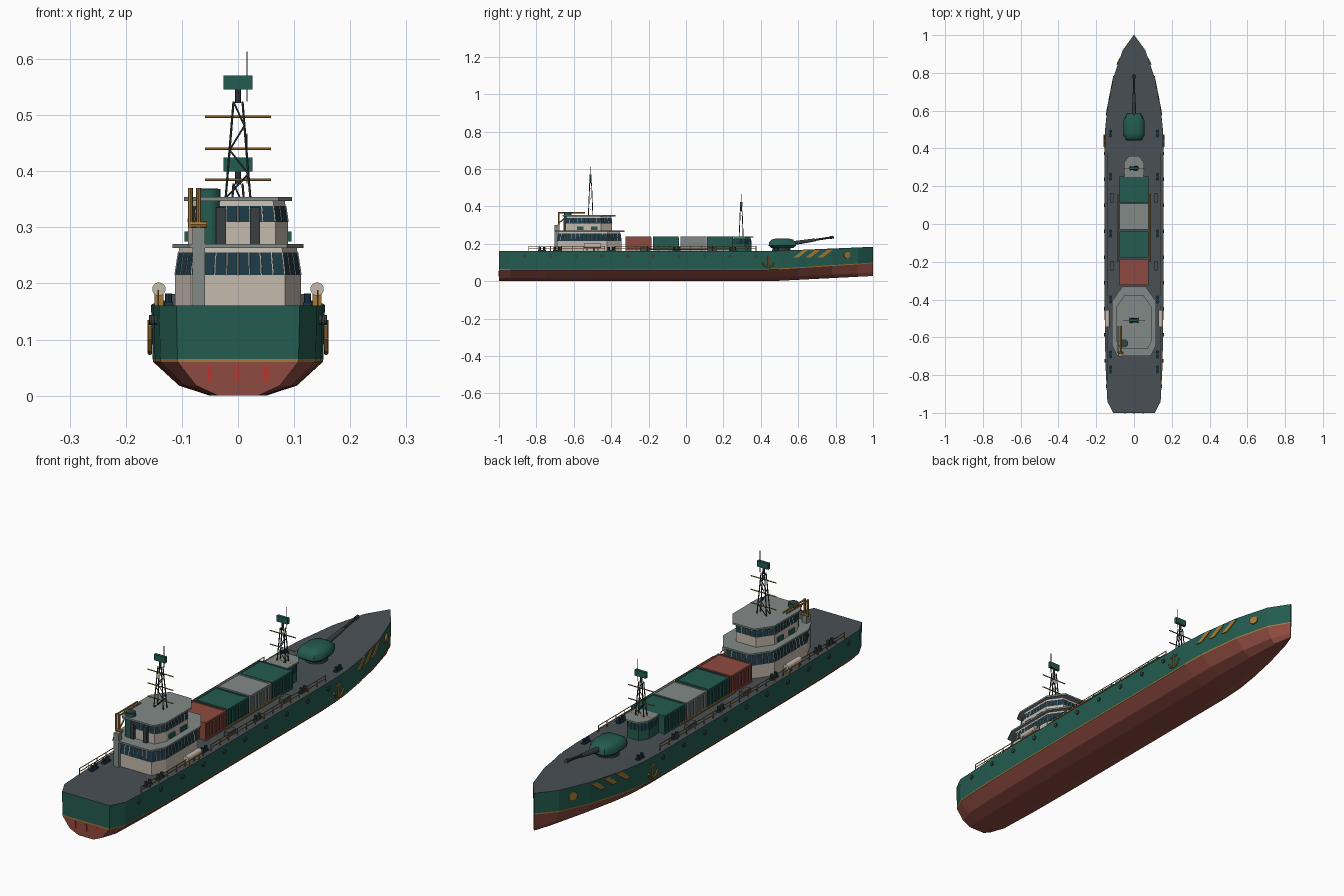
import bpy, bmesh, math
from mathutils import Vector, Matrix

if "Cube" in bpy.data.objects:
    bpy.data.objects.remove(bpy.data.objects["Cube"])


def material(name, *rgb):
    m = bpy.data.materials.new(name)
    m.use_nodes = True
    m.diffuse_color = (*rgb, 1)
    m.node_tree.nodes["Principled BSDF"].inputs["Base Color"].default_value = (*rgb, 1)
    return m


GREEN = material("sea green", .017, .105, .08)
RED = material("rust red", .27, .07, .052)
DECK = material("deck grey", .065, .08, .09)
GREY = material("light grey", .22, .255, .24)
WHITE = material("warm white", .56, .49, .42)
GOLD = material("ochre", .38, .19, .035)
NAVY = material("window blue", .012, .04, .058)
STEEL = material("dark steel", .04, .05, .055)
BRIGHT = material("bright red", .5, .035, .025)


def finish(bm, name, *mats, smooth=False):
    bmesh.ops.recalc_face_normals(bm, faces=bm.faces[:])
    me = bpy.data.meshes.new(name)
    bm.to_mesh(me)
    bm.free()
    ob = bpy.data.objects.new(name, me)
    bpy.context.collection.objects.link(ob)
    for m in mats:
        me.materials.append(m)
    if smooth:
        bpy.ops.object.select_all(action='DESELECT')
        ob.select_set(True)
        bpy.context.view_layer.objects.active = ob
        bpy.ops.object.shade_smooth_by_angle(angle=math.radians(40))
    return ob


def box(bm, x, y, z, sx, sy, sz):
    mat = Matrix.Translation((x, y, z)) @ Matrix.Diagonal((sx, sy, sz, 1))
    bmesh.ops.create_cube(bm, size=1, matrix=mat)


def rod(bm, a, b, r, r2=None, n=8):
    a, b = Vector(a), Vector(b)
    mat = Matrix.Translation((a + b) / 2) @ (b - a).to_track_quat('Z', 'Y').to_matrix().to_4x4()
    bmesh.ops.create_cone(bm, cap_ends=True, segments=n, radius1=r,
                          radius2=r if r2 is None else r2, depth=(b - a).length, matrix=mat)


def loft(bm, rings, bands, caps=(0, 0)):
    rows = [[bm.verts.new(p) for p in ring] for ring in rings]
    n = len(rows[0])
    for row, nxt, band in zip(rows, rows[1:], bands):
        for i in range(n):
            j = (i + 1) % n
            bm.faces.new((row[i], row[j], nxt[j], nxt[i])).material_index = band
    for row, c in zip((rows[0], rows[-1]), caps):
        bm.faces.new(row).material_index = c


# Hull: section profile swept along the stations, painted by band
STATIONS = [(-1, .11), (-.94, .141), (-.75, .151), (-.5, .155), (.4, .155), (.5, .153),
            (.6, .143), (.78, .108), (.92, .06), (1, .002)]


def half_width(y):
    for (y0, w0), (y1, w1) in zip(STATIONS, STATIONS[1:]):
        if y <= y1:
            return w0 + (w1 - w0) * (y - y0) / (y1 - y0)


def section(y, w):
    k = w / .155
    t = max(0, (y - .45) / .55)
    keel, line, top = .028 * t, .06 + .035 * t, .161 + .023 * t
    half = [(.05, keel), (.105, keel + .018), (.151, line), (.152, line + .005), (.155, top)]
    return [(x * k, y, z) for x, z in half] + [(-x * k, y, z) for x, z in reversed(half)]


bm = bmesh.new()
rows = [[bm.verts.new(p) for p in section(*s)] for s in STATIONS]
paint = [1, 1, 2, 0, 3, 0, 2, 1, 1, 1]
for a, b in zip(rows, rows[1:]):
    for i in range(10):
        j = (i + 1) % 10
        bm.faces.new((a[i], a[j], b[j], b[i])).material_index = paint[i]
for row in (rows[0], rows[-1]):
    for i in range(4):
        bm.faces.new((row[i], row[i + 1], row[8 - i], row[9 - i])).material_index = paint[i]
finish(bm, "hull", GREEN, RED, GOLD, DECK)

# Red marks on the lower transom
bm = bmesh.new()
for x in (-.05, 0, .05):
    box(bm, x, -1, .04, .008, .004, .028)
finish(bm, "transom_marks", BRIGHT)

# Slanted bow stripes, hull discs, anchors and portholes on both sides
stripes, ports, discs, anchors = (bmesh.new() for _ in range(4))
for s in (-1, 1):
    for y in (.575, .64, .705):
        pts = [(y, .128), (y + .028, .128), (y + .078, .167), (y + .05, .167)]
        inner, outer = ([(s * (half_width(q) + d), q, z) for q, z in pts] for d in (-.004, .003))
        loft(stripes, [inner, outer], [0])
    for i in range(10):
        y = -.86 + .137 * i
        w = half_width(y)
        rod(ports, (s * (w - .004), y, .135), (s * (w + .004), y, .135), .009, n=12)
    w = half_width(.86)
    out = Vector((s * .9, .4, 0)).normalized() * .005
    c = Vector((s * w, .86, .14))
    rod(discs, c - out, c + out, .018, n=16)
    x = s * .157
    rod(anchors, (x, .44, .075), (x, .44, .135), .004)
    rod(anchors, (x, .42, .125), (x, .46, .125), .003)
    arc = [(x, .44 + .032 * math.sin(a), .108 - .032 * math.cos(a))
           for a in (-1.4, -.7, 0, .7, 1.4)]
    for p, q in zip(arc, arc[1:]):
        rod(anchors, p, q, .004)
finish(stripes, "bow_stripes", GOLD)
finish(ports, "portholes", STEEL)
finish(discs, "bow_discs", GOLD)
finish(anchors, "anchors", GOLD)


# Deckhouses: eight-sided tiers with window bands and mullions
def ring(w, back, front, z, cb, cf):
    half = [(w * cb, back), (w, back + .055 * w / .11), (w, front - .075 * w / .11), (w * cf, front)]
    return [(x, y, z) for x, y in half] + [(-x, y, z) for x, y in reversed(half)]


def tier(name, w, back, front, zs, wall, cb=.75, cf=.52, lean=.15, n_mull=9):
    rings = []
    for z in zs:
        d = lean * max(0, z - zs[1])
        rings.append(ring(w - d, back + d, front - d, z, cb, cf))
    bm, mull = bmesh.new(), bmesh.new()
    loft(bm, rings, [0, 1, 0])
    finish(bm, name, wall, NAVY)
    low, high = rings[1], rings[2]
    for i in range(8):
        j = (i + 1) % 8
        a, b, c, d = (Vector(p) for p in (low[i], low[j], high[i], high[j]))
        n = max(1, round((b - a).length / .2 * n_mull))
        for k in range(n):
            rod(mull, a.lerp(b, k / n), c.lerp(d, k / n), .0014, n=4)
    finish(mull, name + "_mullions", wall)


def plate(name, w, back, front, z, mat, cb=.75, cf=.52, t=.007):
    bm = bmesh.new()
    loft(bm, [ring(w, back, front, z, cb, cf), ring(w, back, front, z + t, cb, cf)], [0])
    finish(bm, name, mat)


tier("lower_house", .112, -.69, -.345, (.16, .215, .255, .265), WHITE)
plate("bridge_deck", .117, -.7, -.33, .263, GREY)
tier("upper_house", .089, -.645, -.395, (.268, .31, .338, .35), WHITE)
plate("bridge_roof", .096, -.66, -.377, .347, GREY)
tier("fore_house", .05, .25, .35, (.16, .2, .225, .235), GREEN, cb=.95, n_mull=12)
plate("fore_house_roof", .053, .25, .36, .233, GREY, cb=.95)

# Fittings on the houses: side boxes, rear columns, trunk, funnel and pipe crane
bm = bmesh.new()
for s in (-1, 1):
    for y in (-.565, -.49):
        box(bm, s * .089, y, .284, .012, .035, .018)
rod(bm, (-.052, -.632, .268), (-.052, -.632, .368), .021, n=16)
finish(bm, "funnel_and_lockers", GREEN, smooth=True)
bm = bmesh.new()
rod(bm, (-.052, -.632, .366), (-.052, -.632, .3695), .016, n=16)
for s in (-1, 1):
    box(bm, s * .03, -.645, .302, .018, .022, .066)
finish(bm, "rear_columns", STEEL)
bm = bmesh.new()
box(bm, -.07, -.69, .23, .022, .025, .14)
finish(bm, "exhaust_trunk", GREY)
bm = bmesh.new()
for x in (-.085, -.07):
    rod(bm, (x, -.68, .3), (x, -.68, .37), .0045)
    rod(bm, (x, -.68, .366), (x, -.54, .366), .0035)
rod(bm, (-.085, -.68, .305), (-.055, -.68, .305), .006)
rod(bm, (-.07, -.68, .31), (-.07, -.62, .365), .003)
finish(bm, "pipe_crane", GOLD)


# Lattice masts with yards, radar panel and whip aerial
def mast(name, y, base):
    frame, yards, panel = bmesh.new(), bmesh.new(), bmesh.new()

    def leg(sx, sy, t):
        return Vector((sx * (.022 - .014 * t), y + sy * (.012 - .007 * t), base + .172 * t))
    for sx in (-1, 1):
        for sy in (-1, 1):
            rod(frame, leg(sx, sy, 0), leg(sx, sy, 1), .0022, n=6)
    for i in range(4):
        s = 1 if i % 2 else -1
        for sy in (-1, 1):
            rod(frame, leg(s, sy, i / 4), leg(-s, sy, (i + 1) / 4), .0016, n=6)
    rod(frame, (0, y, base + .17), (0, y, base + .2), .005)
    rod(frame, (.016, y, base + .172), (.016, y, base + .261), .0014, n=6)
    for z in (.033, .088, .145):
        rod(yards, (-.059, y, base + z), (.059, y, base + z), .0025, n=6)
    box(panel, 0, y, base + .206, .051, .012, .025)
    finish(frame, name + "_frame", STEEL)
    finish(yards, name + "_yards", GOLD)
    finish(panel, name + "_radar", GREEN)


mast("aft_mast", -.51, .352)
mast("fore_mast", .295, .206)

# Cargo containers with ribbed sides
for i, (y, mat) in enumerate([(-.255, RED), (-.108, GREEN), (.04, GREY), (.182, GREEN)]):
    bm = bmesh.new()
    box(bm, 0, y, .2, .148, .132, .074)
    for s in (-1, 1):
        box(bm, s * .074, y, .235, .008, .138, .008)
        box(bm, s * .074, y, .167, .008, .138, .008)
        box(bm, 0, y + s * .066, .235, .15, .006, .008)
        for k in range(7):
            box(bm, s * .074, y - .066 + .022 * k, .2, .007, .007, .07)
            box(bm, -.066 + .022 * k, y + s * .066, .2, .006, .005, .07)
    finish(bm, "container_%d" % (i + 1), mat)

# Gun turret with stepped barrel
bm = bmesh.new()
loft(bm, [[(x * k, .515 + y * k, z) for x, y in
           ((-.04, -.073), (.04, -.073), (.056, -.045), (.056, .03), (.036, .073),
            (-.036, .073), (-.056, .03), (-.056, -.045))]
          for z, k in ((.178, .8), (.19, 1), (.207, .98), (.222, .8), (.228, .5))], [0] * 4)
finish(bm, "gun_turret", GREEN, smooth=True)
bm = bmesh.new()
rod(bm, (0, .515, .158), (0, .515, .182), .045, n=20)
rod(bm, (0, .57, .203), (0, .69, .221), .011, .008, n=12)
rod(bm, (0, .69, .221), (0, .775, .234), .0055, n=10)
rod(bm, (0, .77, .233), (0, .79, .236), .0075, n=10)
finish(bm, "gun_barrel", STEEL)

# Deck rails, cargo pipes, raft canisters, bollards and lockers
rails, rafts, bollards, lockers = (bmesh.new() for _ in range(4))
for s in (-1, 1):
    for start, count in ((-.84, 8), (-.38, 14)):
        end = start + .058 * (count - 1)
        for z in (.174, .187):
            rod(rails, (s * .142, start, z), (s * .142, end, z), .0018, n=6)
        for k in range(count):
            y = start + .058 * k
            rod(rails, (s * .142, y, .158), (s * .142, y, .188), .0018, n=6)
    rod(rails, (s * .086, -.2, .172), (s * .086, .16, .172), .004)
    for y in (-.53, -.47):
        box(rails, s * .141, y, .17, .016, .006, .022)
    rod(rafts, (s * .141, -.545, .19), (s * .141, -.455, .19), .012, n=14)
    for y in (-.77, -.69, -.4, -.05, .25, .48):
        for d in (-.012, .012):
            rod(bollards, (s * .124, y + d, .158), (s * .124, y + d, .182), .0065)
        box(bollards, s * .124, y, .164, .016, .042, .006)
    for y in (-.22, .14):
        box(lockers, s * .118, y, .17, .02, .05, .022)
finish(rails, "deck_rails", GOLD)
finish(rafts, "raft_canisters", WHITE, smooth=True)
finish(bollards, "bollards", NAVY)
finish(lockers, "deck_lockers", DECK)
